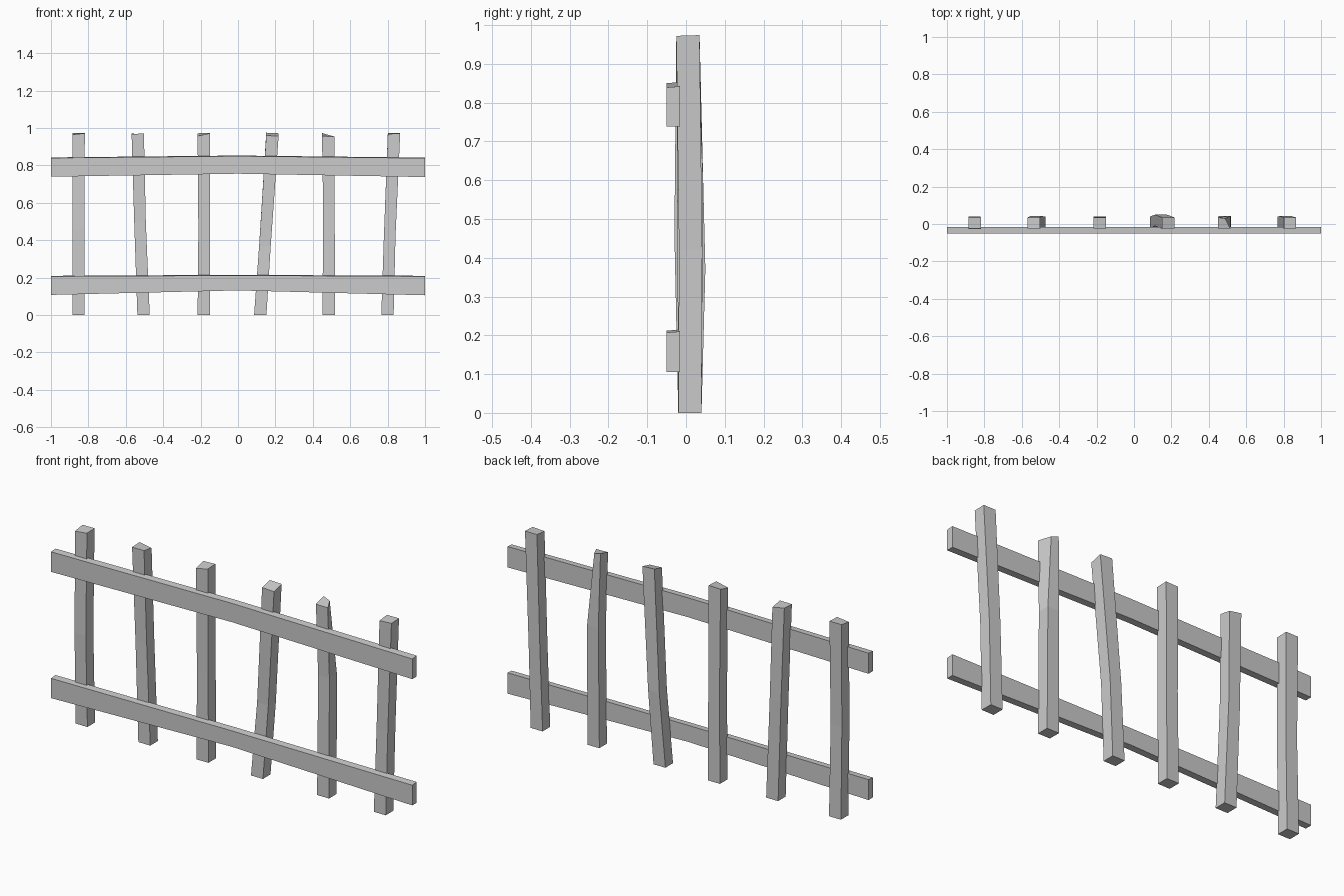
import bpy, bmesh

if "Cube" in bpy.data.objects:
    bpy.data.objects.remove(bpy.data.objects["Cube"])


def loft(name, rings):
    """Skin a row of four-cornered sections and cap both ends."""
    bm = bmesh.new()
    loops = [[bm.verts.new(p) for p in ring] for ring in rings]
    for a, b in zip(loops, loops[1:]):
        for i in range(4):
            j = (i + 1) % 4
            bm.faces.new((a[i], a[j], b[j], b[i]))
    bm.faces.new(loops[0][::-1])
    bm.faces.new(loops[-1])
    bmesh.ops.recalc_face_normals(bm, faces=bm.faces)
    mesh = bpy.data.meshes.new(name)
    bm.to_mesh(mesh)
    bm.free()
    obj = bpy.data.objects.new(name, mesh)
    bpy.context.collection.objects.link(obj)
    return obj


def post_ring(x, y, heights, half_x=0.033, half_y=0.03):
    corners = ((-1, -1), (1, -1), (1, 1), (-1, 1))
    return [(x + sx * half_x, y + sy * half_y, z)
            for (sx, sy), z in zip(corners, heights)]


# Crooked posts: bottom x, bend (x, y, z), top x, top corner heights
posts = [
    (-0.853, (-0.853, 0.000, 0.46), -0.852, (0.965, 0.972, 0.974, 0.974)),
    (-0.505, (-0.524, 0.012, 0.50), -0.536, (0.969, 0.970, 0.960, 0.972)),
    (-0.183, (-0.181, 0.008, 0.45), -0.183, (0.957, 0.972, 0.974, 0.972)),
    (0.119, (0.144, 0.020, 0.37), 0.184, (0.960, 0.957, 0.972, 0.975)),
    (0.485, (0.486, 0.014, 0.60), 0.482, (0.957, 0.955, 0.962, 0.974)),
    (0.799, (0.811, 0.012, 0.42), 0.834, (0.968, 0.972, 0.974, 0.974)),
]
for n, (x0, (x1, y1, z1), x2, tops) in enumerate(posts, 1):
    top = post_ring(x2, 0.005, tops)
    if n == 5:  # pinched back corner of the split post
        top[2] = (x2 + 0.005, 0.03, tops[2])
    loft(f"post_{n}", [post_ring(x0, 0.01, (0,) * 4),
                       post_ring(x1, y1, (z1,) * 4, 0.031), top])

# Rails with a slight arch: (x, bottom z, top z) per section
rails = {
    "top_rail": ((-1, 0.74, 0.84), (0, 0.756, 0.85), (1, 0.738, 0.839)),
    "bottom_rail": ((-1, 0.108, 0.207), (0, 0.132, 0.212), (1, 0.106, 0.207)),
}
for name, sections in rails.items():
    loft(name, [[(x, -0.05, lo), (x, -0.015, lo),
                 (x, -0.015, hi + 0.003), (x, -0.05, hi)]
                for x, lo, hi in sections])
